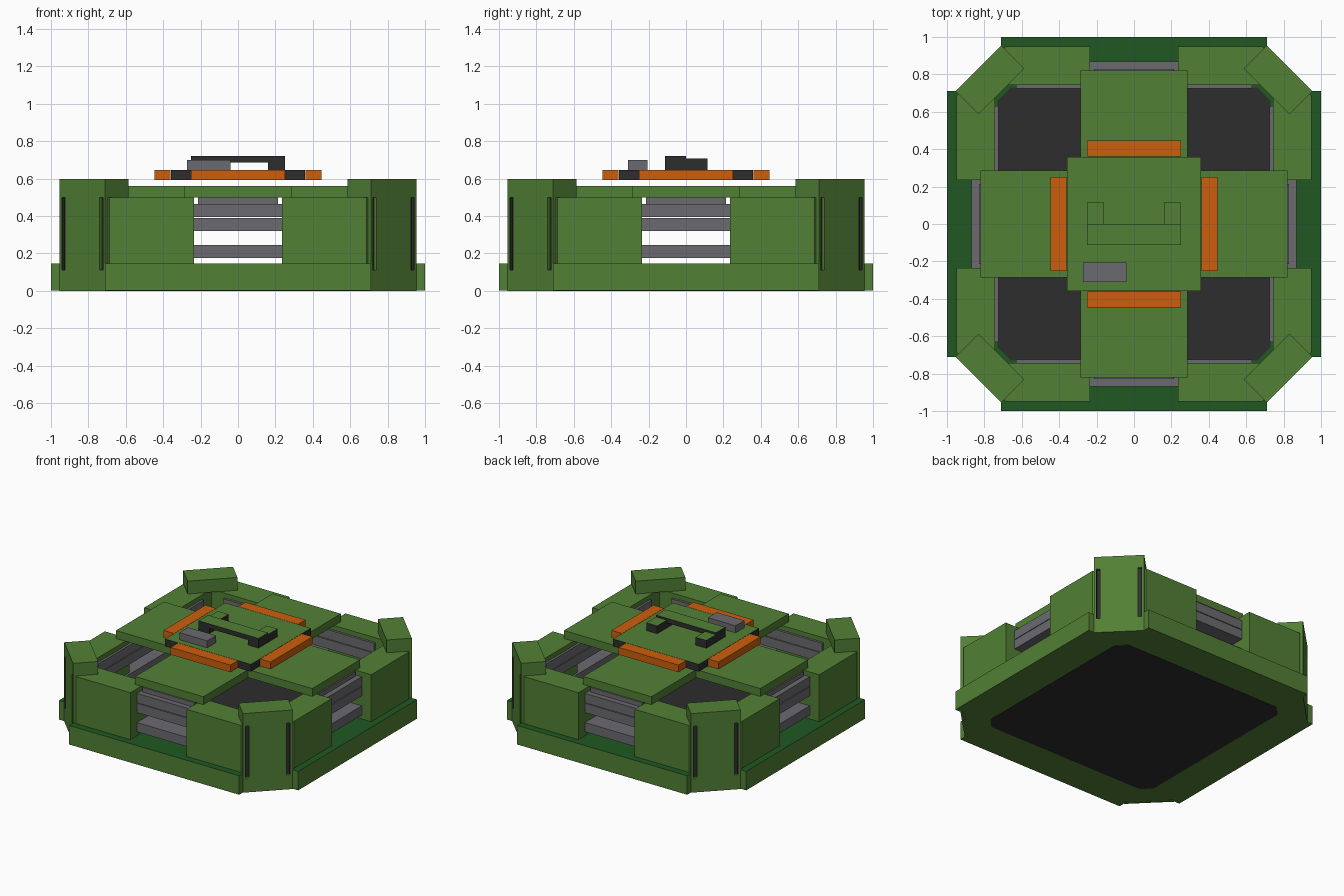
import bpy, bmesh, math
from mathutils import Matrix

if "Cube" in bpy.data.objects:
    bpy.data.objects.remove(bpy.data.objects["Cube"])


def material(name, rgb):
    m = bpy.data.materials.new(name)
    m.diffuse_color = (*rgb, 1)
    m.use_nodes = True
    m.node_tree.nodes["Principled BSDF"].inputs["Base Color"].default_value = m.diffuse_color
    return m


GREEN = material("green", (0.084, 0.216, 0.036))
DEEP = material("deep green", (0.014, 0.098, 0.016))
DARK = material("charcoal", (0.026, 0.026, 0.026))
GREY = material("grey", (0.147, 0.147, 0.162))
ORANGE = material("orange", (0.61, 0.114, 0.004))


def prism(name, pts, z0, z1, mat, top=None, angle=0):
    """Extrude a plan outline from z0 to z1, turned about z; the top face may differ in colour."""
    bm = bmesh.new()
    face = bm.faces.new([bm.verts.new((x, y, z0)) for x, y in pts])
    ext = bmesh.ops.extrude_face_region(bm, geom=[face])
    for v in ext["geom"]:
        if isinstance(v, bmesh.types.BMVert):
            v.co.z = z1
    bmesh.ops.recalc_face_normals(bm, faces=bm.faces)
    bm.normal_update()
    if top:
        for f in bm.faces:
            f.material_index = int(f.normal.z > 0.9)
    bm.transform(Matrix.Rotation(angle, 4, 'Z'))
    me = bpy.data.meshes.new(name)
    bm.to_mesh(me)
    bm.free()
    me.materials.append(mat)
    if top:
        me.materials.append(top)
    ob = bpy.data.objects.new(name, me)
    bpy.context.collection.objects.link(ob)
    return ob


def box(name, x0, x1, y0, y1, z0, z1, mat, top=None, angle=0):
    return prism(name, [(x0, y0), (x1, y0), (x1, y1), (x0, y1)], z0, z1, mat, top, angle)


def four_fold(quarter):
    """Repeat a quarter outline around the centre."""
    pts = []
    for k in range(4):
        c, s = [(1, 0), (0, 1), (-1, 0), (0, -1)][k]
        pts += [(x * c - y * s, x * s + y * c) for x, y in quarter]
    return pts


# Base with notched corners, and the dark floor slab set into it
prism("base", four_fold([(1, 0.71), (0.926, 0.71), (0.71, 0.926), (0.71, 1)]),
      0.002, 0.145, GREEN, DEEP)
prism("floor", four_fold([(0.73, 0.66), (0.66, 0.73)]), 0, 0.147, DARK)

# Cross-shaped roof
prism("roof_cross", four_fold([(0.285, 0.285), (0.285, 0.82), (-0.285, 0.82)]),
      0.5, 0.56, GREEN)

for k in range(4):
    a = k * math.pi / 2
    d = a + math.pi / 4
    # Corner wall
    prism("corner_wall", [(0.235, 0.948), (0.688, 0.948), (0.948, 0.688), (0.948, 0.235),
                          (0.742, 0.235), (0.742, 0.742), (0.235, 0.742)],
          0.145, 0.5, GREEN, angle=a)
    # Corner facing with two dark slots, and its cap
    box("corner_foot", 1.157, 1.177, -0.173, 0.173, 0, 0.11, GREEN, angle=d)
    box("corner_panel", 1.157, 1.177, -0.13, 0.13, 0.11, 0.5, GREEN, angle=d)
    for s in (-1, 1):
        box("slot_floor", 1.15, 1.159, *sorted((s * 0.13, s * 0.158)), 0.11, 0.5, DARK, angle=d)
        box("slot_side", 1.157, 1.175, *sorted((s * 0.154, s * 0.159)), 0.11, 0.5, DARK, angle=d)
        box("corner_edge", 1.157, 1.177, *sorted((s * 0.159, s * 0.173)), 0.11, 0.5, GREEN, angle=d)
    box("corner_cap", 1.002, 1.177, -0.173, 0.173, 0.5, 0.597, GREEN, angle=d)
    # Horizontal rails across each opening
    for z0, z1 in ((0.175, 0.245), (0.32, 0.39), (0.395, 0.465)):
        box("rail", -0.63, 0.63, 0.725, 0.87, z0, z1, GREY, angle=a)
    box("rail_spacer", -0.215, 0.215, 0.74, 0.83, 0.465, 0.5, GREY, angle=a)
    # Orange hatch edging
    box("hatch_trim", -0.25, 0.25, 0.36, 0.447, 0.592, 0.647, ORANGE, angle=a)

# Hatch plate
box("hatch", -0.358, 0.358, -0.358, 0.358, 0.592, 0.647, DARK, GREEN)

# Handle and latch on the hatch
box("handle_bar", -0.25, 0.25, -0.112, 0, 0.685, 0.72, DARK, GREEN)
for x in (-0.25, 0.16):
    box("handle_foot", x, x + 0.09, 0, 0.115, 0.647, 0.706, DARK, GREEN)
    box("handle_leg", x, x + 0.09, -0.112, 0, 0.647, 0.685, DARK)
box("latch", -0.272, -0.04, -0.31, -0.205, 0.647, 0.7, GREY)
